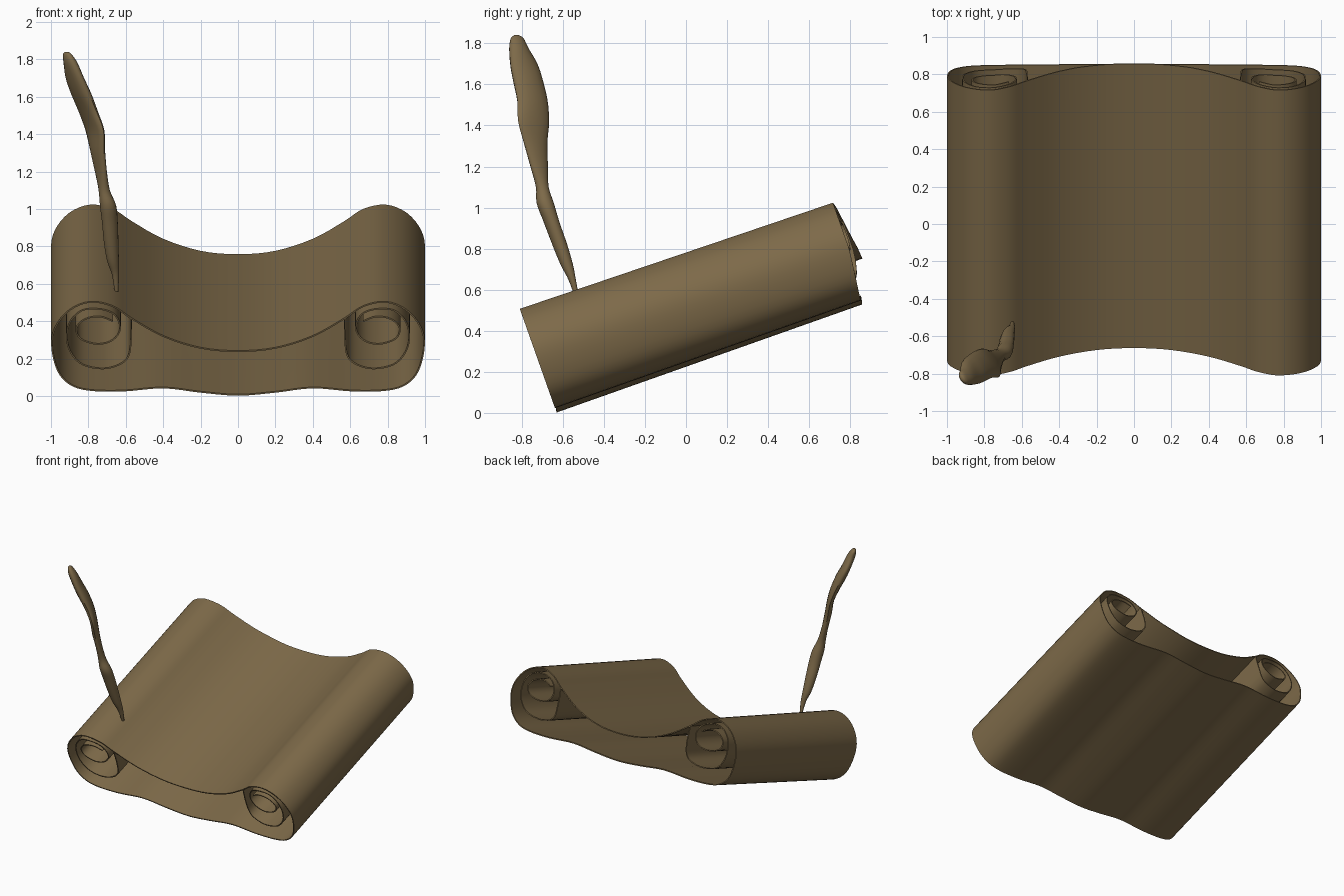
import bpy, math
from mathutils import Vector

if "Cube" in bpy.data.objects:
    bpy.data.objects.remove(bpy.data.objects["Cube"])

TILT = math.radians(19.5)
LENGTH = 1.575
parchment = bpy.data.materials.new("aged brown")
parchment.diffuse_color = (0.205, 0.143, 0.066, 1)
parchment.use_nodes = True
parchment.node_tree.nodes["Principled BSDF"].inputs["Base Color"].default_value = parchment.diffuse_color


def smooth_path(points, steps, closed=False):
    """Catmull-Rom curve through the given points (any dimension)."""
    n = len(points)
    pick = (lambda i: Vector(points[i % n])) if closed else \
           (lambda i: Vector(points[max(0, min(n - 1, i))]))
    out = []
    for i in range(n if closed else n - 1):
        p0, p1, p2, p3 = pick(i - 1), pick(i), pick(i + 1), pick(i + 2)
        for s in range(steps):
            t = s / steps
            out.append(0.5 * (2 * p1 + (p2 - p0) * t + (2 * p0 - 5 * p1 + 4 * p2 - p3) * t * t
                              + (3 * p1 - p0 - 3 * p2 + p3) * t ** 3))
    if not closed:
        out.append(pick(n - 1))
    return out


def add_object(name, verts, faces, thickness=0):
    mesh = bpy.data.meshes.new(name)
    mesh.from_pydata(verts, [], faces)
    mesh.materials.append(parchment)
    obj = bpy.data.objects.new(name, mesh)
    bpy.context.collection.objects.link(obj)
    bpy.ops.object.select_all(action='DESELECT')
    obj.select_set(True)
    bpy.context.view_layer.objects.active = obj
    if thickness:
        mod = obj.modifiers.new("thickness", 'SOLIDIFY')
        mod.thickness, mod.offset = thickness, 0
        bpy.ops.object.modifier_apply(modifier=mod.name)
    bpy.ops.object.shade_smooth_by_angle(angle=math.radians(50))
    return obj


def sheet(name, path, closed):
    """Sweep a front-view (x, z) outline along the tilted length."""
    rows, n = 8, len(path)
    verts, faces = [], []
    for r in range(rows + 1):
        f = r / rows
        for x, z in path:
            h = z / math.cos(TILT)
            # the sagging top middle sits a little further back
            bump = 0.05 * max(0, math.cos(min(1, abs(x) / 0.75) * math.pi / 2)) * min(1, h / 0.24)
            # the upper side runs slightly longer and lower towards the back
            l = LENGTH * f + bump + 0.035 * f * min(1, h / 0.3)
            h -= bump * math.tan(TILT) + 0.022 * f * min(1, h / 0.2)
            verts.append((x, -0.63 + l * math.cos(TILT) - h * math.sin(TILT),
                          l * math.sin(TILT) + h * math.cos(TILT)))
    for r in range(rows):
        for i in range(n if closed else n - 1):
            j = (i + 1) % n
            faces.append((r * n + i, r * n + j, (r + 1) * n + j, (r + 1) * n + i))
    return add_object(name, verts, faces, 0.008)


# outer wrap: sagging top, round sides, slightly wavy bottom
half = [(0.2, 0.257), (0.4, 0.32), (0.57, 0.415), (0.67, 0.48), (0.79, 0.503), (0.9, 0.46),
        (0.975, 0.37), (0.995, 0.27), (0.965, 0.14), (0.9, 0.065), (0.8, 0.033),
        (0.62, 0.028), (0.4, 0.045), (0.2, 0.022)]
outline = [(0, 0.24)] + half + [(0, 0.006)] + [(-x, z) for x, z in reversed(half)]
sheet("scroll_wrap", smooth_path(outline, 4, True), True)

# curled inner rolls, one at each side
curl = [(0.575, 0.42), (0.572, 0.3), (0.59, 0.205), (0.66, 0.158), (0.75, 0.148), (0.85, 0.18),
        (0.91, 0.27), (0.905, 0.38), (0.84, 0.455), (0.74, 0.465), (0.66, 0.435), (0.63, 0.36),
        (0.67, 0.3), (0.75, 0.278), (0.84, 0.305), (0.865, 0.36), (0.82, 0.41), (0.74, 0.425),
        (0.67, 0.4)]
for side, label in ((1, "right"), (-1, "left")):
    sheet(label + "_roll", smooth_path([(side * x, z) for x, z in curl], 4), False)

# feather quill: x, y, z, half width, half thickness
stations = [(-0.65, -0.53, 0.56, 0.010, 0.010), (-0.655, -0.555, 0.65, 0.018, 0.020),
            (-0.668, -0.58, 0.72, 0.030, 0.032), (-0.678, -0.615, 0.82, 0.036, 0.040),
            (-0.685, -0.655, 0.93, 0.037, 0.044), (-0.695, -0.685, 1.02, 0.042, 0.044),
            (-0.715, -0.70, 1.10, 0.032, 0.030), (-0.733, -0.715, 1.20, 0.048, 0.024),
            (-0.75, -0.732, 1.31, 0.065, 0.026), (-0.765, -0.742, 1.42, 0.088, 0.026),
            (-0.80, -0.748, 1.52, 0.085, 0.034), (-0.84, -0.77, 1.62, 0.082, 0.040),
            (-0.872, -0.79, 1.70, 0.075, 0.036), (-0.895, -0.815, 1.78, 0.050, 0.032),
            (-0.912, -0.822, 1.825, 0.034, 0.020), (-0.915, -0.825, 1.84, 0.012, 0.008)]
wide = Vector((math.cos(math.radians(-59)), math.sin(math.radians(-59)), 0))
thin = Vector((-wide.y, wide.x, 0))
sides = 16
rings = smooth_path(stations, 4)
verts, faces = [], []
for x, y, z, a, b in rings:
    for k in range(sides):
        t = 2 * math.pi * k / sides
        verts.append(Vector((x, y, z)) + wide * a * math.cos(t) + thin * b * math.sin(t))
for r in range(len(rings) - 1):
    for k in range(sides):
        m = (k + 1) % sides
        faces.append((r * sides + k, r * sides + m, (r + 1) * sides + m, (r + 1) * sides + k))
faces.append(tuple(reversed(range(sides))))
faces.append(tuple(range(len(verts) - sides, len(verts))))
add_object("feather_quill", verts, faces)
